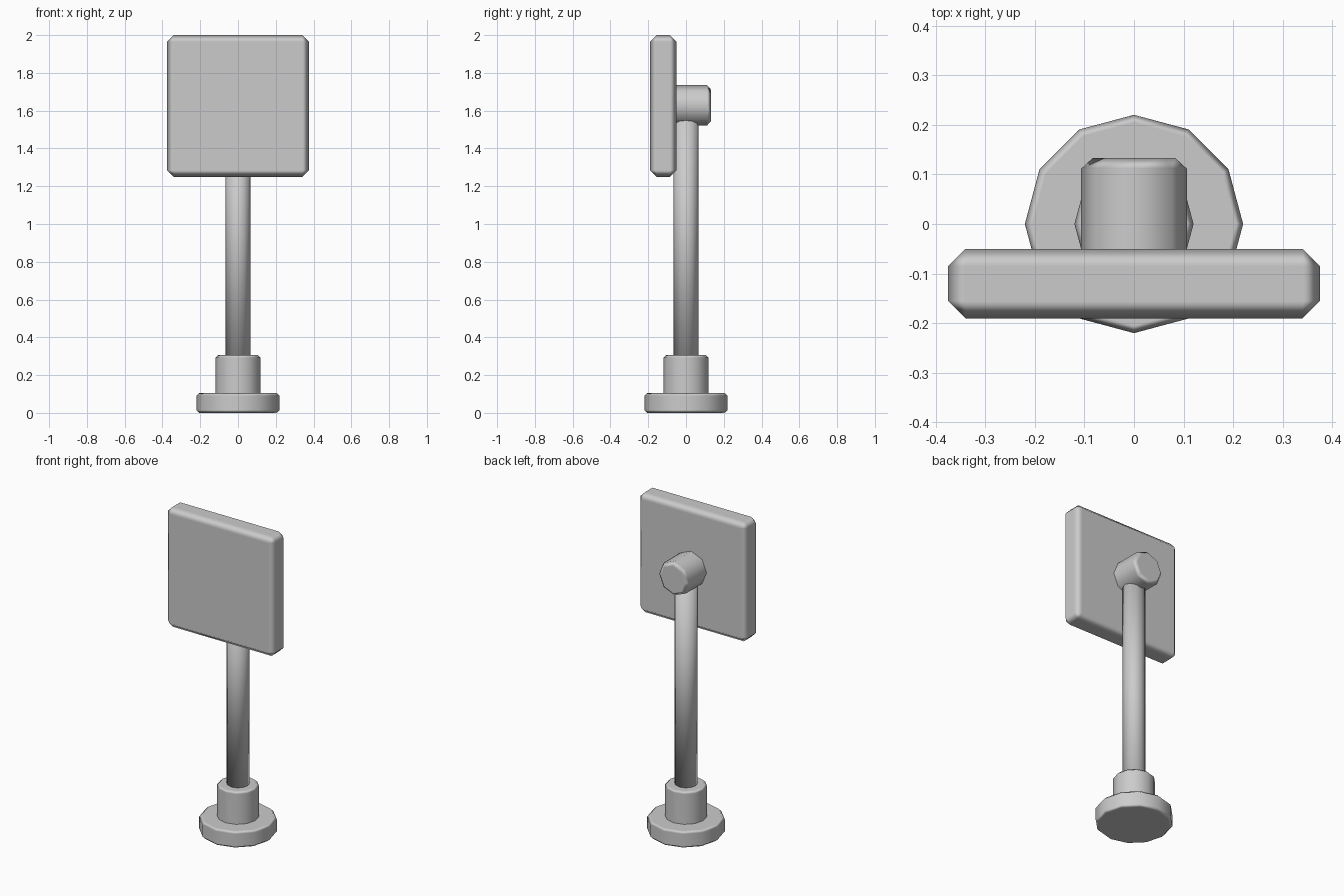
import bpy, math

if "Cube" in bpy.data.objects:
    bpy.data.objects.remove(bpy.data.objects["Cube"])


def finish(ob, name, bevel):
    # single-segment chamfer on the sharp rims, softly shaded
    ob.name = name
    for p in ob.data.polygons:
        p.use_smooth = True
    if bevel:
        m = ob.modifiers.new("chamfer", 'BEVEL')
        m.width = bevel
        m.segments = 1
        m.limit_method = 'ANGLE'
        m.angle_limit = math.radians(60)
        m.harden_normals = True
    return ob


def cylinder(name, sides, r, start, end, z=None, bevel=0.0):
    # upright from start to end, or lying along y at height z
    mid, depth = (start + end) / 2, end - start
    lying = z is not None
    bpy.ops.mesh.primitive_cylinder_add(
        vertices=sides, radius=r, depth=depth,
        location=(0, mid, z) if lying else (0, 0, mid),
        rotation=(math.pi / 2, 0, 0) if lying else (0, 0, 0))
    return finish(bpy.context.object, name, bevel)


# stand
cylinder("base_disc", 12, 0.22, 0.0, 0.105, bevel=0.015)
cylinder("base_collar", 12, 0.12, 0.08, 0.307, bevel=0.015)
cylinder("pole", 12, 0.065, 0.25, 1.60)

# mount behind the panel
cylinder("panel_mount", 8, 0.107, -0.10, 0.133, z=1.628, bevel=0.022)

# square panel
bpy.ops.mesh.primitive_cube_add(size=1, location=(0, -0.12, 1.625))
panel = bpy.context.object
panel.scale = (0.75, 0.14, 0.75)
bpy.ops.object.transform_apply(location=False, rotation=False, scale=True)
finish(panel, "panel", 0.035)
